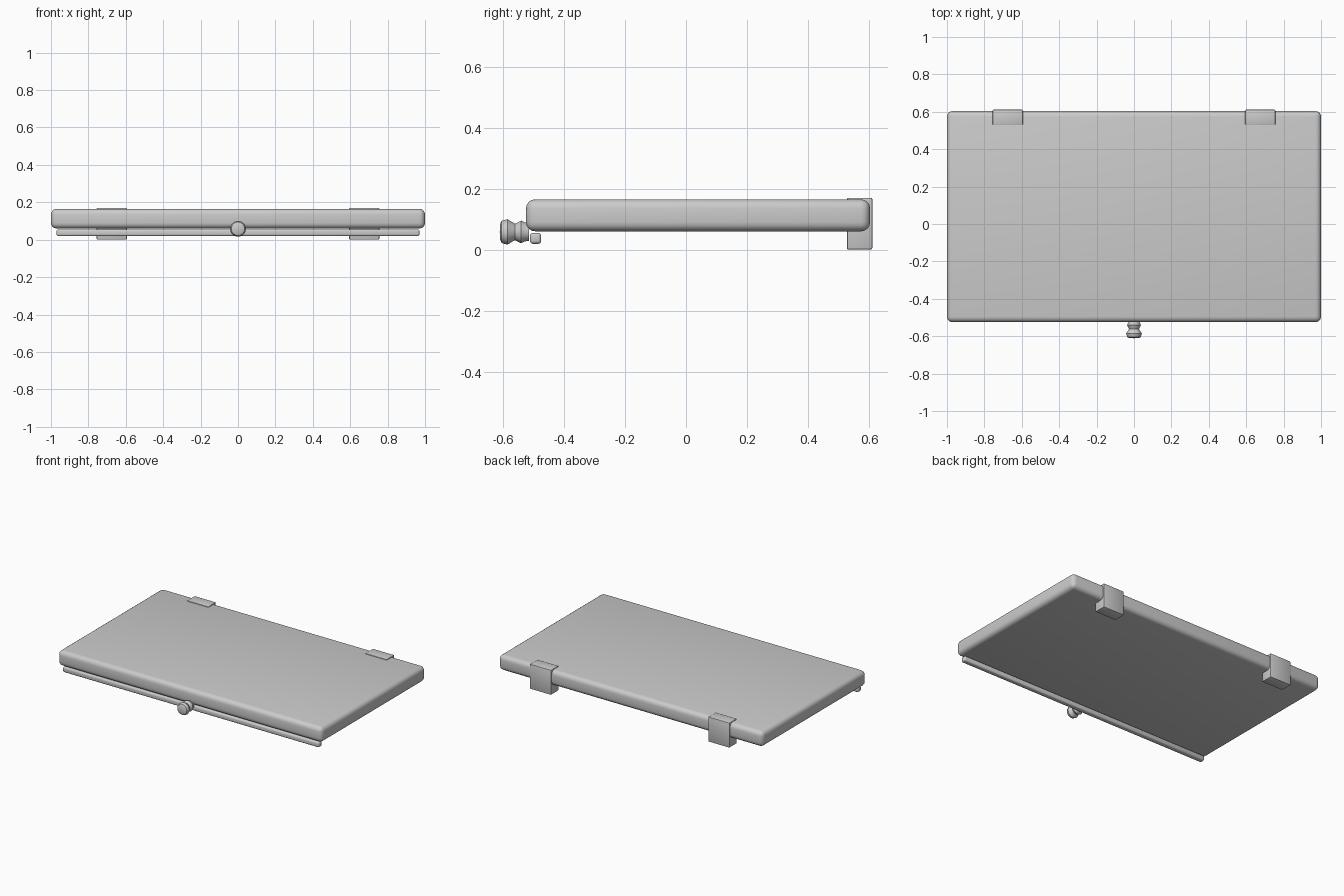
import bpy, bmesh, math

if "Cube" in bpy.data.objects:
    bpy.data.objects.remove(bpy.data.objects["Cube"])


def finish(obj, angle=40):
    bpy.ops.object.select_all(action='DESELECT')
    obj.select_set(True)
    bpy.context.view_layer.objects.active = obj
    bpy.ops.object.shade_smooth_by_angle(angle=math.radians(angle))


def rounded_box(name, lo, hi, radius, segments):
    """Bevelled box spanning the corners lo and hi."""
    size = [b - a for a, b in zip(lo, hi)]
    mid = [(a + b) / 2 for a, b in zip(lo, hi)]
    bm = bmesh.new()
    bmesh.ops.create_cube(bm, size=1)
    bmesh.ops.scale(bm, vec=size, verts=bm.verts)
    bmesh.ops.bevel(bm, geom=bm.edges[:], offset=radius, segments=segments,
                    profile=0.5, affect='EDGES')
    mesh = bpy.data.meshes.new(name)
    bm.to_mesh(mesh)
    bm.free()
    obj = bpy.data.objects.new(name, mesh)
    obj.location = mid
    bpy.context.collection.objects.link(obj)
    finish(obj)
    return obj


def lathe_y(name, profile, z, steps=32):
    """Closed profile of (y, radius) points spun about the y direction."""
    bm = bmesh.new()
    verts = [bm.verts.new((r, y, 0)) for y, r in profile]
    edges = [bm.edges.new(pair) for pair in zip(verts, verts[1:])]
    bmesh.ops.spin(bm, geom=verts + edges, cent=(0, 0, 0), axis=(0, 1, 0),
                   angle=math.tau, steps=steps, use_duplicate=False)
    bmesh.ops.remove_doubles(bm, verts=bm.verts, dist=1e-5)
    bmesh.ops.recalc_face_normals(bm, faces=bm.faces)
    mesh = bpy.data.meshes.new(name)
    bm.to_mesh(mesh)
    bm.free()
    obj = bpy.data.objects.new(name, mesh)
    obj.location.z = z
    bpy.context.collection.objects.link(obj)
    finish(obj)
    return obj


# Lid panel
rounded_box("lid_panel", (-1, -0.525, 0.06), (1, 0.604, 0.165), 0.03, 4)

# Sealing strip under the front edge
rounded_box("front_strip", (-0.97, -0.512, 0.019), (0.97, -0.475, 0.055), 0.01, 3)

# Hinge blocks wrapping the back edge
for side, x in (("left", -0.675), ("right", 0.675)):
    rounded_box("hinge_" + side, (x - 0.081, 0.528, 0.0),
                (x + 0.081, 0.611, 0.17), 0.005, 2)

# Turned front knob
lathe_y("front_knob", [(-0.611, 0), (-0.610, 0.025), (-0.605, 0.036),
                       (-0.586, 0.042), (-0.573, 0.034), (-0.561, 0.027),
                       (-0.541, 0.037), (-0.528, 0.031), (-0.515, 0.029),
                       (-0.515, 0)], 0.058)
